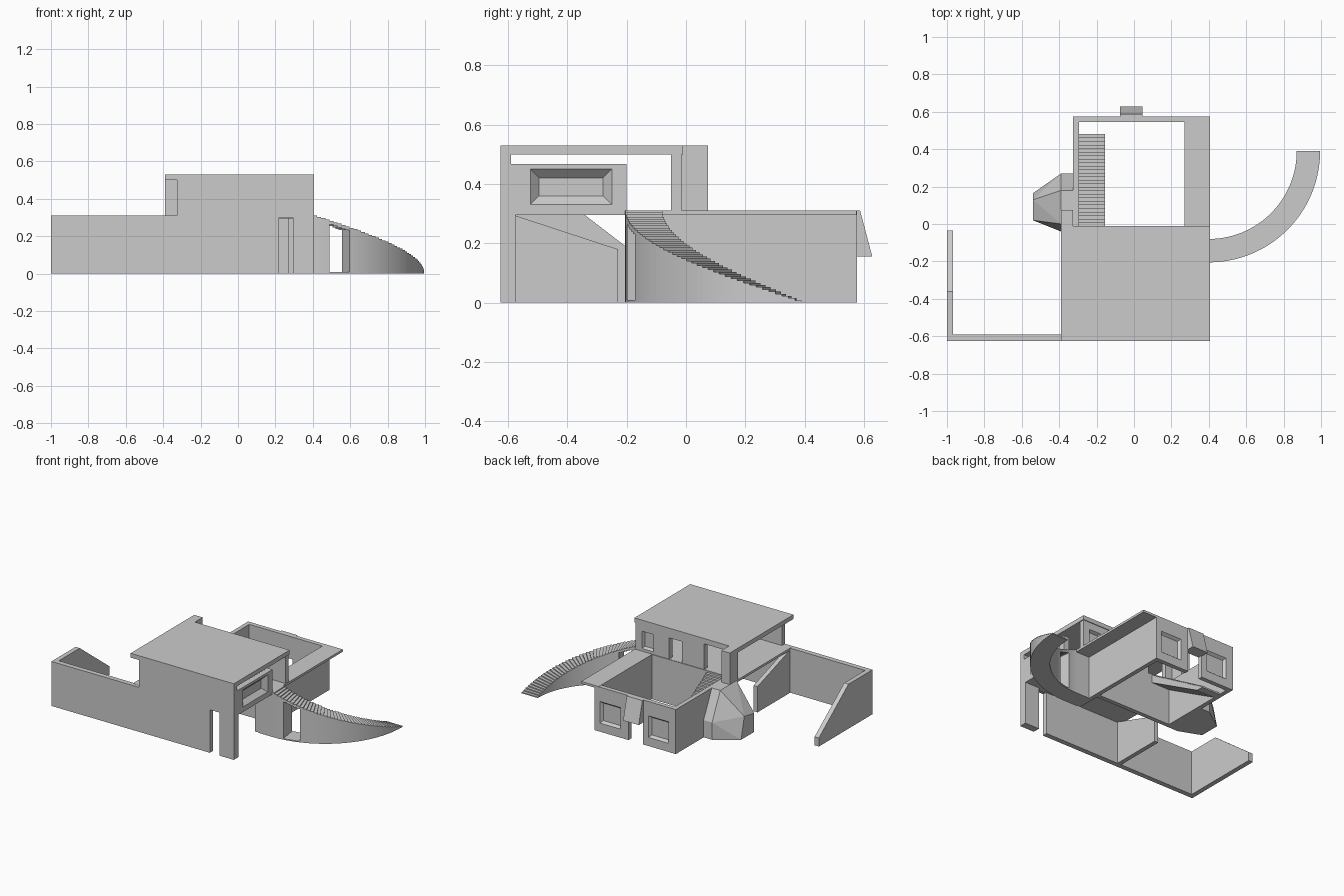
import bpy, bmesh, math
from mathutils import Vector

cube = bpy.data.objects.get("Cube")
if cube:
    bpy.data.objects.remove(cube, do_unlink=True)

plaster = bpy.data.materials.new("plaster_grey")
plaster.use_nodes = True
GREY = (0.6, 0.6, 0.6, 1)
plaster.diffuse_color = GREY
plaster.node_tree.nodes["Principled BSDF"].inputs["Base Color"].default_value = GREY


def finish(name, bm):
    bmesh.ops.recalc_face_normals(bm, faces=bm.faces)
    mesh = bpy.data.meshes.new(name)
    bm.to_mesh(mesh)
    bm.free()
    mesh.materials.append(plaster)
    ob = bpy.data.objects.new(name, mesh)
    bpy.context.scene.collection.objects.link(ob)
    return ob


def prism(name, profile, axis, lo, hi):
    """Extrude a 2D profile along an axis (remaining axes kept in x, y, z order)."""
    bm = bmesh.new()
    verts = []
    for p in profile:
        co = list(p)
        co.insert(axis, lo)
        verts.append(bm.verts.new(co))
    face = bm.faces.new(verts)
    out = bmesh.ops.extrude_face_region(bm, geom=[face])
    shift = Vector((0, 0, 0))
    shift[axis] = hi - lo
    bmesh.ops.translate(bm, vec=shift, verts=[g for g in out["geom"] if isinstance(g, bmesh.types.BMVert)])
    return finish(name, bm)


def box(name, x, y, z):
    return prism(name, [(x[0], y[0]), (x[1], y[0]), (x[1], y[1]), (x[0], y[1])], 2, *z)


def hull(name, points):
    bm = bmesh.new()
    for p in points:
        bm.verts.new(p)
    bmesh.ops.convex_hull(bm, input=bm.verts)
    bmesh.ops.dissolve_limit(bm, angle_limit=0.01, verts=bm.verts, edges=bm.edges)
    return finish(name, bm)


def cut(target, cutter):
    cutter.hide_render = True
    cutter.hide_viewport = True
    cutter.display_type = 'WIRE'
    mod = target.modifiers.new("opening", 'BOOLEAN')
    mod.operation = 'DIFFERENCE'
    mod.solver = 'EXACT'
    mod.object = cutter


def recess(target, axis, face, depth, u, v, taper):
    """Tapered blind window recess going inward from a positive-facing wall."""
    pts = []
    for d, t in ((0.01, -taper * 0.01 / depth), (-depth, taper)):
        for a in (u[0] + t, u[1] - t):
            for b in (v[0] + t, v[1] - t):
                co = [a, b]
                co.insert(axis, face + d)
                pts.append(co)
    cut(target, hull(target.name + "_recess_cutter", pts))


# Front wall with its door slot and upper notch
prism("front_wall", [(-1, 0), (.22, 0), (.22, .3), (.295, .3), (.295, 0), (.405, 0), (.405, .53),
                     (-.39, .53), (-.39, .5), (-.325, .5), (-.325, .31), (-1, .31)], 1, -.625, -.59)
box("corner_column", (.295, .405), (-.6, -.575), (0, .3))

# Yard side wall and sloped inner wall
prism("yard_side_wall", [(-.6, 0), (-.035, 0), (-.035, .06), (-.36, .31), (-.6, .31)], 0, -1, -.967)
prism("sloped_inner_wall", [(-.6, 0), (-.23, 0), (-.23, .18), (-.58, .295), (-.6, .295)], 0, -.39, -.36)

# Upper storey: floor, roof, rear pillar and side window wall
box("upper_floor", (-.39, .405), (-.6, -.01), (.295, .311))
box("roof_slab", (-.39, .405), (-.6, -.01), (.5, .53))
box("rear_pillar", (-.39, -.325), (-.015, .075), (.3, .53))
side = box("side_window_wall", (.365, .405), (-.6, -.2), (.3, .467))
recess(side, 0, .405, .03, (-.525, -.25), (.33, .45), .03)

# Upper rear wall with doorways and a small window
rear = box("upper_rear_wall", (-.325, .4), (-.05, -.015), (.305, .505))
for label, x, z in (("stair_doorway", (-.27, -.13), (.312, .49)),
                    ("middle_doorway", (.04, .14), (.312, .46))):
    cut(rear, box(label + "_cutter", x, (-.1, .05), z))
recess(rear, 1, -.015, .02, (.26, .35), (.33, .45), .01)

# Courtyard walls and overhanging walkway
box("court_front_wall", (-.325, .3), (-.04, -.01), (0, .3))
box("court_left_wall", (-.325, -.295), (-.04, .575), (0, .31))
box("court_right_wall", (.27, .3), (-.2, .575), (0, .3))
box("walkway", (.27, .405), (-.02, .575), (.295, .311))
back = box("court_back_wall", (-.324, .3), (.545, .576), (0, .31))
cut(back, box("back_door_cutter", (-.07, .04), (.5, .6), (-.02, .155)))
for x in ((.1, .26), (-.27, -.115)):
    recess(back, 1, .576, .018, x, (.06, .21), .014)

# Wedge hood above the back door
prism("door_hood", [(.55, .31), (.587, .31), (.628, .155), (.55, .155)], 0, -.075, .045)

# Faceted buttress on the outer side
hull("side_buttress",
     [(x, y, z) for x, y in ((-.325, .27), (-.39, .27), (-.325, -.04), (-.39, -.04)) for z in (0, .12)]
     + [(-.54, .165, 0), (-.54, .02, 0), (-.54, .13, .15), (-.54, .02, .13)]
     + [(x, y, .31) for x in (-.39, -.325) for y in (.18, 0)])

# Straight courtyard stair, one stepped profile
N = 26
steps = []
for i in range(N):
    y0, y1 = .48 - .49 * i / N, .48 - .49 * (i + 1) / N
    z = .3 * (i + 1) / N
    steps += [(y0, z), (y1, z)]
prism("court_stair", [(.48, 0)] + steps + [(-.01, .25), (.43, 0)], 0, -.295, -.155)


# Curved outer stair: radial blocks, thin over the archway
M = 42
CENTRE_X, CENTRE_Y, INNER, OUTER, TOP = .4, .39, .47, .595, .311


def arc(r, t):
    return (CENTRE_X + r * math.sin(t), CENTRE_Y - r * math.cos(t))


for i in range(M):
    t0, t1 = (math.pi / 2 * k / M for k in (i, i + 1))
    foot = [arc(INNER, t0), arc(OUTER, t0), arc(OUTER, t1), arc(INNER, t1)]
    z = TOP * (1 - i / M)
    if 4 <= i < 9:
        prism("arch_step", foot, 2, z - .02, z)
        prism("arch_sill", foot, 2, 0, .008)
    else:
        prism("outer_step", foot, 2, 0, z)
box("stair_head_block", (.3, .4), (-.205, -.08), (0, .3))
